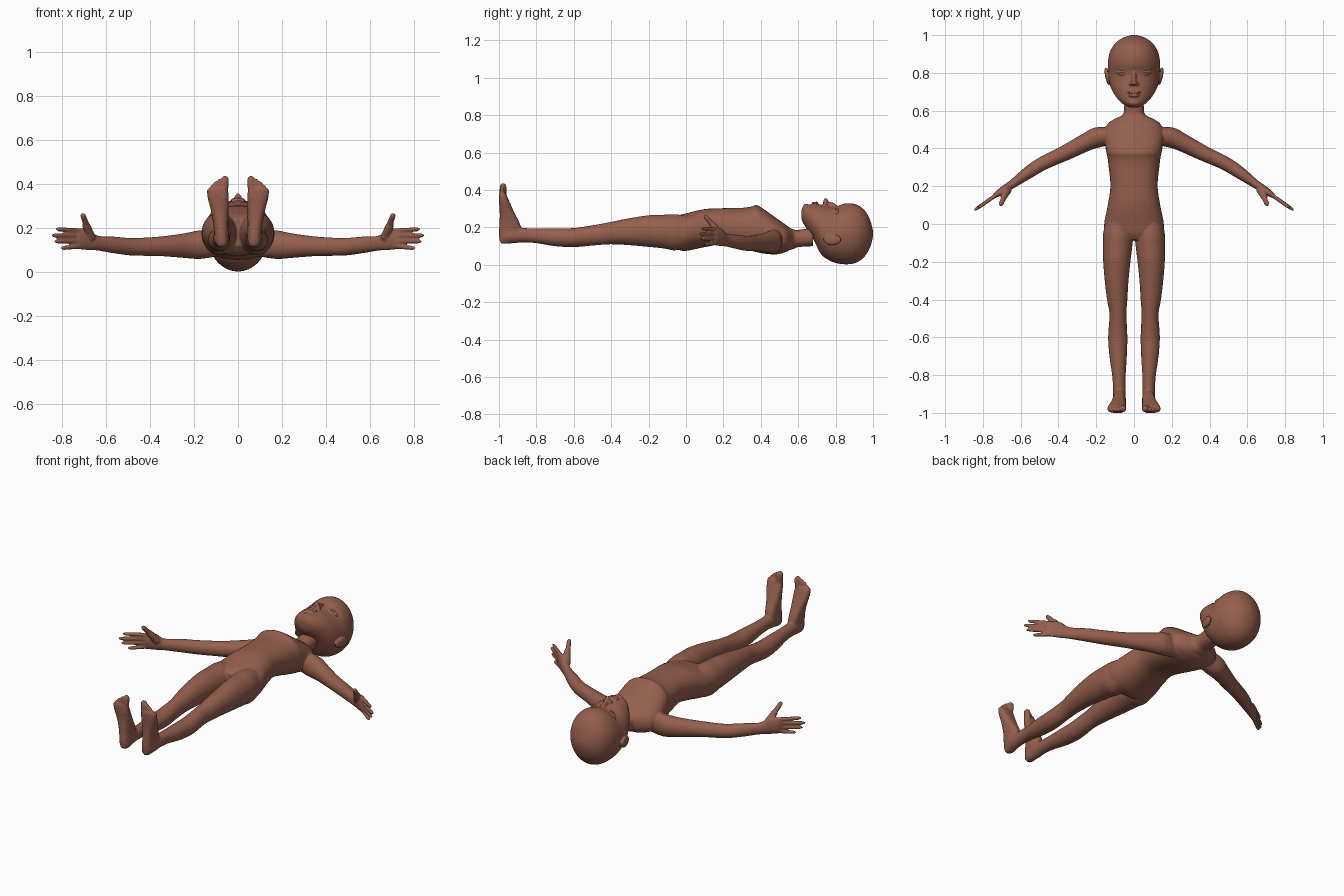
import bpy, bmesh, math
from mathutils import Vector, Matrix

skin = bpy.data.materials.new("brown skin")
skin.diffuse_color = (0.30, 0.115, 0.075, 1)
X, Y, Z = Vector((1, 0, 0)), Vector((0, 1, 0)), Vector((0, 0, 1))


def spline(rows, steps=5):
    """Catmull-Rom interpolation of rows of numbers."""
    out = []
    for i in range(len(rows) - 1):
        a, b, c, d = (rows[max(i - 1, 0)], rows[i], rows[i + 1], rows[min(i + 2, len(rows) - 1)])
        for k in range(steps):
            t = k / steps
            out.append([0.5 * (2 * q + (r - p) * t + (2 * p - 5 * q + 4 * r - s) * t * t
                               + (3 * q - p - 3 * r + s) * t ** 3) for p, q, r, s in zip(a, b, c, d)])
    return out + [list(rows[-1])]


def loft(bm, rows, u, v, side=1, n=40, power=1.0):
    """Closed tube through rows (x, y, z, half size along u, half size along v)."""
    rings = []
    for x, y, z, ru, rv in spline(rows):
        ring = []
        for i in range(n):
            a = 2 * math.pi * i / n
            c, s = math.cos(a), math.sin(a)
            c, s = math.copysign(abs(c) ** power, c), math.copysign(abs(s) ** power, s)
            p = Vector((x, y, z)) + u * (c * ru) + v * (s * rv)
            ring.append(bm.verts.new((p.x * side, p.y, p.z)))
        rings.append(ring)
    for a, b in zip(rings, rings[1:]):
        for i in range(n):
            bm.faces.new((a[i], a[(i + 1) % n], b[(i + 1) % n], b[i]))
    bm.faces.new(rings[0])
    bm.faces.new(rings[-1])


def digit(bm, a, b, r, side):
    """Round-tipped finger or toe from a to b."""
    a, b = Vector(a), Vector(b)
    d = (b - a).normalized()
    u = d.cross(X if abs(d.x) < 0.5 else Z).normalized()
    rows = [(*a.lerp(b, t), r * k, r * k) for t, k in
            ((0, 1.1), (0.5, 1), (0.82, 0.95), (0.95, 0.65), (1, 0.15))]
    loft(bm, rows, u, d.cross(u), side, 16)


def ball(bm, centre, size, rot=None):
    m = Matrix.Translation(centre) @ (rot or Matrix()) @ Matrix.Diagonal((*size, 1))
    bmesh.ops.create_uvsphere(bm, u_segments=32, v_segments=16, radius=1, matrix=m)


def finish(bm, name, voxel=None, smooth=4):
    bmesh.ops.recalc_face_normals(bm, faces=bm.faces)
    me = bpy.data.meshes.new(name)
    bm.to_mesh(me)
    bm.free()
    me.materials.append(skin)
    for p in me.polygons:
        p.use_smooth = True
    ob = bpy.data.objects.new(name, me)
    bpy.context.collection.objects.link(ob)
    if voxel:
        m = ob.modifiers.new("fuse", 'REMESH')
        m.mode, m.voxel_size, m.use_smooth_shade = 'VOXEL', voxel, True
        m = ob.modifiers.new("soften", 'SMOOTH')
        m.factor, m.iterations = 0.5, smooth
    return ob


# ---- body: torso, legs, feet, arms and hands fused together
bm = bmesh.new()
torso = [(.68, .052, .10, .20), (.60, .053, .095, .187), (.575, .065, .085, .19), (.555, .105, .08, .198),
         (.53, .14, .067, .217), (.48, .158, .056, .252), (.42, .153, .06, .295), (.378, .146, .068, .32),
         (.35, .14, .075, .312), (.30, .134, .09, .305), (.20, .125, .11, .303), (.10, .139, .095, .298),
         (.0, .158, .075, .275), (-.05, .15, .085, .262), (-.085, .10, .12, .24)]
loft(bm, [(0, y, (b + f) / 2, w, (f - b) / 2) for y, w, b, f in torso], X, Z, power=0.88)

leg = [(.06, .085, .055, .11, .25), (-.05, .085, .078, .078, .27), (-.12, .087, .078, .088, .268),
       (-.20, .091, .072, .096, .265), (-.30, .092, .063, .105, .25), (-.40, .089, .054, .11, .23),
       (-.48, .085, .045, .105, .215), (-.60, .086, .051, .095, .197), (-.70, .084, .046, .10, .196),
       (-.80, .08, .036, .116, .195), (-.87, .078, .033, .12, .197), (-.93, .077, .034, .115, .20),
       (-.97, .075, .031, .118, .19), (-.992, .075, .02, .13, .175)]
foot = [(.113, .073, .014, -.985, -.945), (.13, .073, .027, -.996, -.92), (.17, .075, .032, -1, -.88),
        (.22, .078, .034, -.997, -.888), (.28, .083, .040, -.996, -.918), (.34, .09, .048, -1, -.945),
        (.375, .093, .046, -1, -.96), (.385, .093, .03, -.995, -.967)]
arm = [(.08, .475, .135, .04, .06), (.17, .464, .125, .058, .065), (.25, .434, .12, .049, .055),
       (.36, .378, .117, .042, .044), (.48, .322, .115, .037, .040), (.56, .272, .123, .033, .038),
       (.64, .214, .132, .023, .034), (.68, .188, .147, .021, .048), (.725, .158, .152, .016, .048),
       (.742, .147, .152, .008, .042)]
fingers = [((.71, .168, .187), (.828, .083, .196)), ((.72, .16, .165), (.848, .071, .167)),
           ((.72, .16, .141), (.835, .08, .139)), ((.71, .167, .118), (.805, .10, .108))]
toes = [(.057, .437, .019), (.083, .425, .0125), (.102, .412, .012), (.118, .396, .0115), (.132, .376, .011)]
for s in (1, -1):
    loft(bm, [(c, y, (b + f) / 2, w, (f - b) / 2) for y, c, w, b, f in leg], X, Z, s)
    loft(bm, [(c, (b + f) / 2, z, w, (f - b) / 2) for z, c, w, b, f in foot], X, Y, s, power=0.8)
    for x, z, r in toes:
        digit(bm, (.35 * .09 + .65 * x, -.98, .33), (x, -.996 + r, z), r, s)
    loft(bm, arm, Vector((.57, .82, 0)), Z, s)
    for a, b in fingers:
        digit(bm, a, b, .0105, s)
    digit(bm, (.665, .185, .155), (.695, .135, .225), .019, s)
    digit(bm, (.685, .15, .205), (.707, .098, .266), .0135, s)
finish(bm, "body", .005, 5)

# ---- head: skull and jaw loft with ears, nose, lips and eyelids fused on
bm = bmesh.new()
head = [(.617, .02, .25, .292), (.625, .042, .225, .31), (.645, .07, .195, .322), (.68, .10, .14, .322),
        (.72, .122, .06, .322), (.76, .132, .027, .314), (.80, .136, .01, .312), (.85, .138, .003, .328),
        (.90, .131, .008, .326), (.94, .112, .03, .306), (.97, .084, .065, .27), (.99, .05, .11, .222),
        (1.0, .012, .155, .18)]
loft(bm, [(0, y, (b + f) / 2, w, (f - b) / 2) for y, w, b, f in head], X, Z, n=64)
ball(bm, (0, .747, .333), (.017, .014, .024))                      # nose tip
ball(bm, (0, .775, .315), (.013, .04, .02), Matrix.Rotation(.3, 4, 'X').inverted())
ball(bm, (0, .698, .326), (.036, .008, .013))                      # upper lip
ball(bm, (0, .680, .325), (.031, .008, .013))                      # lower lip
ball(bm, (0, .642, .305), (.032, .018, .022))                      # chin
for s in (1, -1):
    ball(bm, (s * .017, .743, .322), (.011, .011, .016))           # nostril wing
    ball(bm, (s * .141, .782, .135), (.012, .048, .030), Matrix.Rotation(s * .2, 4, 'Z').inverted())
    tilt = Matrix.Rotation(s * .45, 4, 'Y')
    for k, h in ((1, .014), (-1, .013)):                           # eyelids
        rows = []
        for i in range(7):
            t = -1 + i / 3
            p = tilt @ Vector((t * .036, k * h * (1 - t * t), -.012 * t * t))
            rows.append((s * .065 + p.x, .806 + p.y, .293 + p.z, .0055, .009))
        loft(bm, rows, Y, Z, n=16)
finish(bm, "head", .004, 3)

# ---- eyeballs
for s, name in ((1, "left_eye"), (-1, "right_eye")):
    bm = bmesh.new()
    ball(bm, (s * .065, .806, .285), (.034, .014, .014), Matrix.Rotation(s * .45, 4, 'Y'))
    finish(bm, name)
